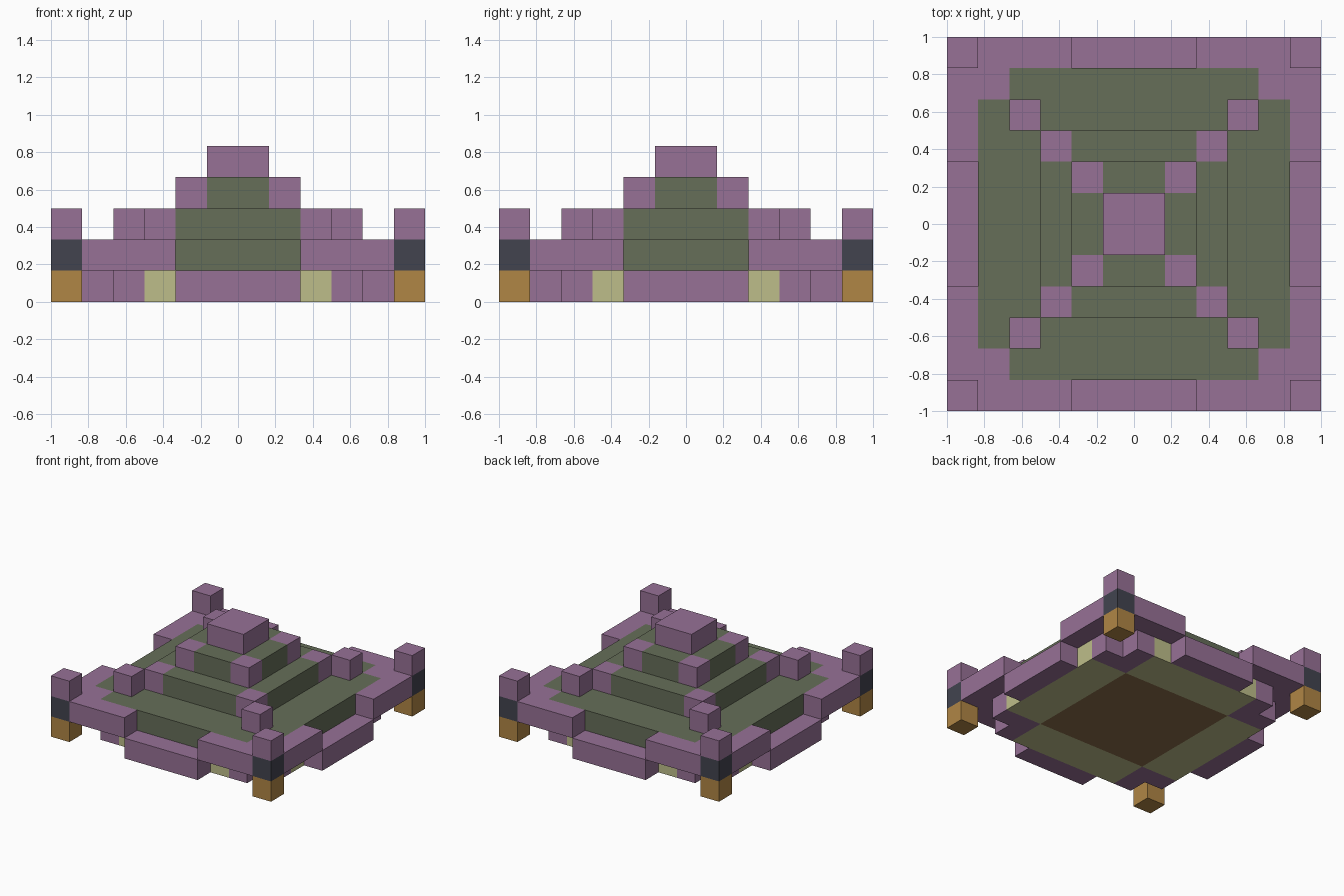
import bpy
import bmesh
from mathutils import Matrix, Vector
from math import pi

if "Cube" in bpy.data.objects:
    bpy.data.objects.remove(bpy.data.objects["Cube"], do_unlink=True)

CELL = 1 / 6  # edge of one block


def make_material(name, hex_code):
    rgb = [int(hex_code[i:i + 2], 16) / 255 for i in (0, 2, 4)]
    linear = [((c + 0.055) / 1.055) ** 2.4 for c in rgb]
    mat = bpy.data.materials.new(name)
    mat.use_nodes = True
    mat.diffuse_color = (*linear, 1)
    mat.node_tree.nodes["Principled BSDF"].inputs["Base Color"].default_value = (*linear, 1)
    return mat


purple = make_material("purple stone", "977196")
green = make_material("moss green", "666e59")
yellow = make_material("pale yellow", "bebe8a")
orange = make_material("amber", "b08645")
slate = make_material("dark slate", "42444f")
brown = make_material("earth brown", "8c6e4a")


def finish(name, bm, mat):
    bmesh.ops.recalc_face_normals(bm, faces=bm.faces)
    mesh = bpy.data.meshes.new(name)
    bm.to_mesh(mesh)
    bm.free()
    mesh.materials.append(mat)
    obj = bpy.data.objects.new(name, mesh)
    bpy.context.collection.objects.link(obj)


def blocks(name, mat, level, *spans, around=True):
    """Boxes (x0, x1, y0, y1) in cells on one level, repeated on four sides."""
    bm = bmesh.new()
    for x0, x1, y0, y1 in spans:
        center = Vector((x0 + x1, y0 + y1, 2 * level + 1)) * CELL / 2
        size = Vector((x1 - x0, y1 - y0, 1)) * CELL
        for turn in range(4 if around else 1):
            place = (Matrix.Rotation(turn * pi / 2, 4, "Z")
                     @ Matrix.Translation(center) @ Matrix.Diagonal(size.to_4d()))
            bmesh.ops.create_cube(bm, size=1, matrix=place)
    finish(name, bm, mat)


def notched_slab(name, mat, level, outer, inner):
    """Square slab with its four corners cut out."""
    quarter = [(outer, -inner), (outer, inner), (inner, inner)]
    bm = bmesh.new()
    verts = []
    for turn in range(4):
        spin = Matrix.Rotation(turn * pi / 2, 3, "Z")
        verts += [bm.verts.new(spin @ Vector((x, y, level)) * CELL) for x, y in quarter]
    base = bm.faces.new(verts)
    top = bmesh.ops.extrude_face_region(bm, geom=[base], use_keep_orig=True)["geom"]
    bmesh.ops.translate(bm, vec=(0, 0, CELL),
                        verts=[v for v in top if isinstance(v, bmesh.types.BMVert)])
    finish(name, bm, mat)


# Foundation
blocks("foundation_core", brown, 0, (-3, 3, -3, 3), around=False)
blocks("foundation_sides", yellow, 0, (-3, 3, 3, 5))
blocks("foundation_corners", purple, 0, (3, 5, 3, 4), (3, 4, 4, 5))
blocks("side_steps", purple, 0, (-2, 2, 5, 6))

# Main floor and its rim
notched_slab("main_floor", green, 1, 5, 4)
blocks("floor_corners", purple, 1, (4, 5, 4, 5))
blocks("rim_walls", purple, 1, (2, 5, 5, 6), (5, 6, 2, 5))

# Corner pillars
for level, (part, mat) in enumerate([("feet", orange), ("middles", slate), ("caps", purple)]):
    blocks("pillar_" + part, mat, level, (5, 6, 5, 6))

# Stepped terraces with purple corners
for level, outer in ((2, 3), (3, 2)):
    notched_slab(f"terrace_{level - 1}", green, level, outer, outer - 1)
    blocks(f"terrace_{level - 1}_corners", purple, level, (outer - 1, outer, outer - 1, outer))
blocks("inner_posts", purple, 2, (3, 4, 3, 4))
blocks("summit", purple, 4, (-1, 1, -1, 1), around=False)
